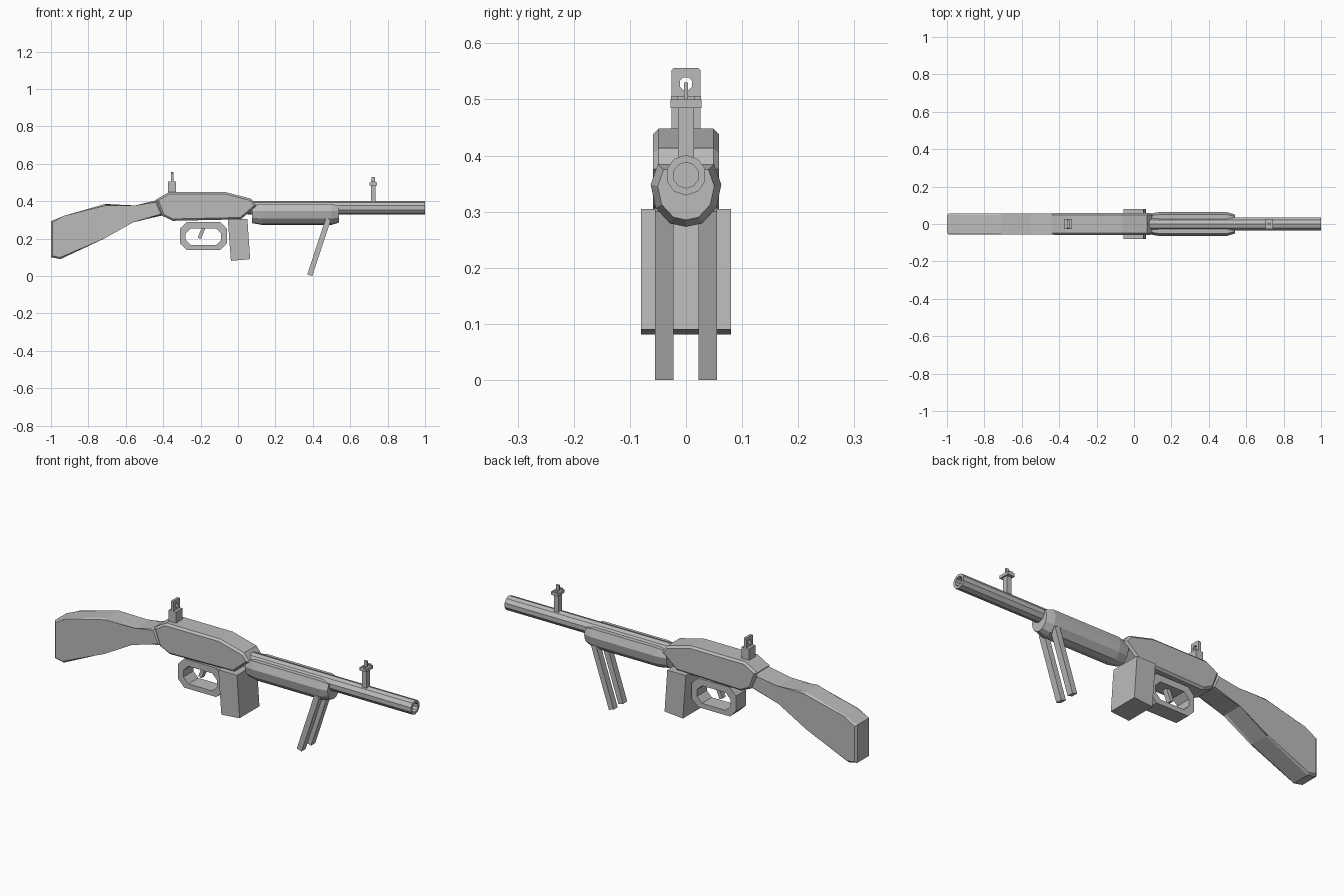
import bpy, bmesh, math

if "Cube" in bpy.data.objects:
    bpy.data.objects.remove(bpy.data.objects["Cube"])

grey = bpy.data.materials.new("plain_grey")
grey.diffuse_color = (0.5, 0.5, 0.5, 1)
grey.use_nodes = True
grey.node_tree.nodes["Principled BSDF"].inputs["Base Color"].default_value = grey.diffuse_color


def finish(name, bm):
    bmesh.ops.recalc_face_normals(bm, faces=bm.faces)
    me = bpy.data.meshes.new(name)
    bm.to_mesh(me)
    bm.free()
    me.materials.append(grey)
    ob = bpy.data.objects.new(name, me)
    bpy.context.collection.objects.link(ob)
    return ob


def place(axis, p, d):
    # profile in xz swept along y, or profile in yz swept along x
    return (p[0], d, p[1]) if axis == 'y' else (d, p[0], p[1])


def loft(name, sections, axis='y', bevel=0):
    """Skin a list of (depth, profile) sections and cap both ends."""
    bm = bmesh.new()
    loops = [[bm.verts.new(place(axis, p, d)) for p in prof] for d, prof in sections]
    n = len(loops[0])
    caps = [bm.faces.new(loops[0]), bm.faces.new(loops[-1])]
    for a, b in zip(loops, loops[1:]):
        for i in range(n):
            j = (i + 1) % n
            bm.faces.new((a[i], a[j], b[j], b[i]))
    if bevel:
        edges = list({e for f in caps for e in f.edges})
        bmesh.ops.bevel(bm, geom=edges, offset=bevel, segments=1, affect='EDGES')
    return finish(name, bm)


def prism(name, prof, half, y=0, bevel=0):
    return loft(name, [(y - half, prof), (y + half, prof)], 'y', bevel)


def box(name, x0, x1, half, z0, z1, y=0):
    return prism(name, [(x0, z0), (x1, z0), (x1, z1), (x0, z1)], half, y)


def ring(name, outer, inner, lo, hi, axis):
    """Sweep a profile with a hole through it."""
    bm = bmesh.new()
    a, b, c, d = [[bm.verts.new(place(axis, p, t)) for p in prof]
                  for prof, t in ((outer, lo), (outer, hi), (inner, hi), (inner, lo))]
    n = len(outer)
    for p, q in ((a, b), (b, c), (c, d), (d, a)):
        for i in range(n):
            j = (i + 1) % n
            bm.faces.new((p[i], p[j], q[j], q[i]))
    return finish(name, bm)


def circle(cx, cz, r, n, turn=0.5):
    return [(cx + r * math.cos((i + turn) * math.tau / n),
             cz + r * math.sin((i + turn) * math.tau / n)) for i in range(n)]


def chamfered(x0, x1, z0, z1, c):
    return [(x1, z0 + c), (x1, z1 - c), (x1 - c, z1), (x0 + c, z1),
            (x0, z1 - c), (x0, z0 + c), (x0 + c, z0), (x1 - c, z0)]


# shoulder stock and receiver
prism("stock", [(-1, 0.10), (-0.95, 0.09), (-0.715, 0.20), (-0.565, 0.295), (-0.40, 0.325),
                (-0.435, 0.405), (-0.55, 0.368), (-0.71, 0.385), (-0.93, 0.322), (-1, 0.293)],
      0.056, bevel=0.009)
prism("receiver", [(-0.405, 0.322), (-0.35, 0.295), (0.015, 0.303), (0.10, 0.375),
                   (0.07, 0.413), (-0.065, 0.448), (-0.37, 0.448), (-0.437, 0.41)],
      0.059, bevel=0.010)

# barrel with a blind bore
ring("barrel", circle(0, 0.365, 0.036, 10), circle(0, 0.365, 0.023, 10), 0.05, 1, 'x')
plug = circle(0, 0.365, 0.024, 10)
loft("bore_end", [(0.90, plug), (0.93, plug)], 'x')

# faceted fore-end, tapered at both ends
half = [(0.028, 0.279), (0.054, 0.307), (0.063, 0.348), (0.050, 0.385)]
section = [(0, 0.273)] + half + [(-y, z) for y, z in reversed(half)]


def scaled(s):
    return [(y * s, 0.335 + (z - 0.335) * s) for y, z in section]


loft("fore_end", [(0.075, scaled(0.85)), (0.13, scaled(1)),
                  (0.50, scaled(1)), (0.54, scaled(0.8))], 'x')

# magazine
prism("magazine", [(-0.055, 0.305), (-0.038, 0.081), (0.065, 0.09), (0.05, 0.305)], 0.08)

# trigger guard and trigger
ring("trigger_guard", chamfered(-0.31, -0.06, 0.14, 0.288, 0.035),
     chamfered(-0.28, -0.09, 0.165, 0.255, 0.028), -0.04, 0.04, 'y')
prism("trigger", [(-0.215, 0.205), (-0.198, 0.198), (-0.168, 0.27), (-0.188, 0.275)], 0.013)

# rear sight with peep hole
box("rear_sight_base", -0.373, -0.332, 0.026, 0.435, 0.505)
plate = [(0.026, 0.515), (0.026, 0.552), (0.022, 0.556), (-0.022, 0.556),
         (-0.026, 0.552), (-0.026, 0.515), (-0.026, 0.50), (0.026, 0.50)]
ring("rear_sight_plate", plate, circle(0, 0.528, 0.012, 8), -0.359, -0.346, 'x')

# front sight
box("front_sight_post", 0.710, 0.736, 0.014, 0.39, 0.487)
box("front_sight_cap", 0.704, 0.743, 0.028, 0.485, 0.500)
for side, y in (("left", 0.021), ("right", -0.021)):
    box("front_sight_ear_" + side, 0.712, 0.734, 0.006, 0.498, 0.506, y)
box("front_sight_blade", 0.715, 0.732, 0.004, 0.498, 0.530)

# bipod legs
for side, y in (("left", 0.0385), ("right", -0.0385)):
    prism("bipod_leg_" + side, [(0.370, 0.008), (0.397, 0), (0.497, 0.30), (0.470, 0.31)],
          0.0165, y)
